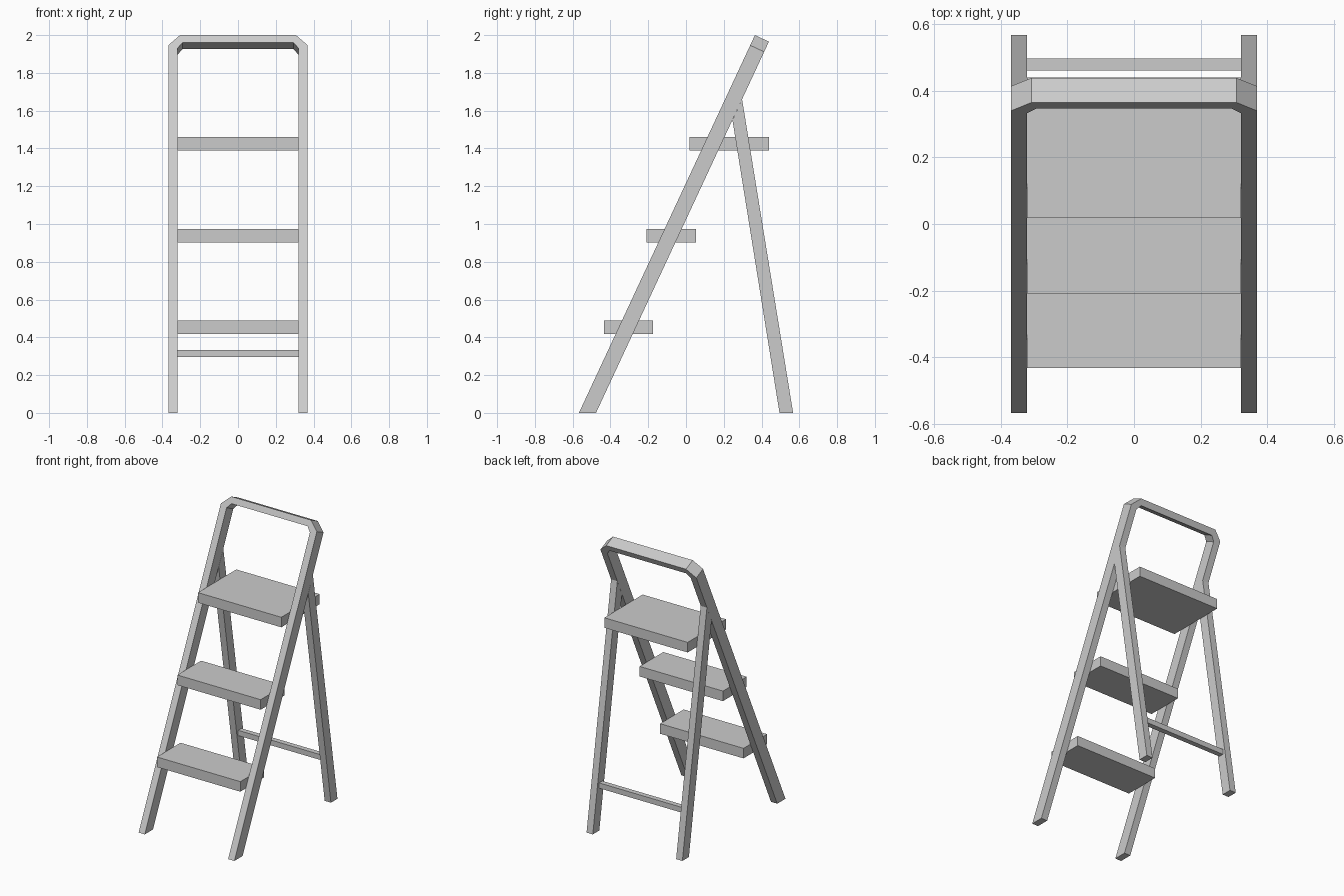
import bpy, bmesh

if "Cube" in bpy.data.objects:
    bpy.data.objects.remove(bpy.data.objects["Cube"])

RAIL_OUT, RAIL_IN = 0.369, 0.321   # half widths of the side rails
SLOPE, FOOT_Y = 0.466, -0.567      # lean of the front frame
BACK = (0.074, -0.0345)            # frame depth, square to the lean
FOOT_DEPTH = 0.0905                # frame depth along the floor


def make_object(name, bm):
    bmesh.ops.recalc_face_normals(bm, faces=bm.faces)
    mesh = bpy.data.meshes.new(name)
    bm.to_mesh(mesh)
    bm.free()
    ob = bpy.data.objects.new(name, mesh)
    bpy.context.collection.objects.link(ob)
    return ob


def box(name, x, y, z):
    bm = bmesh.new()
    bmesh.ops.create_cube(bm, size=1)
    for v in bm.verts:
        v.co = [lo + (c + 0.5) * (hi - lo) for c, (lo, hi) in zip(v.co, (x, y, z))]
    return make_object(name, bm)


def loft(name, rings):
    """Join four-sided rings into a capped bar."""
    bm = bmesh.new()
    loops = [[bm.verts.new(p) for p in ring] for ring in rings]
    for a, b in zip(loops, loops[1:]):
        for i in range(4):
            j = (i + 1) % 4
            bm.faces.new((a[i], a[j], b[j], b[i]))
    bm.faces.new(loops[0])
    bm.faces.new(loops[-1])
    return make_object(name, bm)


# Front frame: leaning hoop with chamfered top corners, feet cut level
def frame_ring(side, outer, inner):
    def front(p):
        return (side * p[0], FOOT_Y + SLOPE * p[1], p[1])

    def back(p):
        x, y, z = front(p)
        if p[1] == 0:
            return (x, y + FOOT_DEPTH, z)
        return (x, y + BACK[0], z + BACK[1])
    return [front(outer), front(inner), back(inner), back(outer)]


stations = [((RAIL_OUT, 0), (RAIL_IN, 0)),
            ((RAIL_OUT, 1.946), (RAIL_IN, 1.93)),
            ((0.307, 2.0), (0.293, 1.961))]
rings = [frame_ring(-1, *s) for s in stations]
rings += [frame_ring(1, *s) for s in reversed(stations)]
loft("front_frame", rings)

# Rear legs: flat profile ending against the back of the frame
leg_profile = [(0.495, 0), (0.567, 0), (0.297, 1.66), (0.246, 1.55)]
for label, s in (("left", -1), ("right", 1)):
    loft(f"rear_leg_{label}",
         [[(s * x, y, z) for y, z in leg_profile] for x in (RAIL_IN, RAIL_OUT)])

# Treads: two steps and a deeper top platform
treads = [("lower_step", -0.433, -0.174, 0.418),
          ("middle_step", -0.209, 0.052, 0.903),
          ("top_platform", 0.018, 0.44, 1.39)]
for name, y0, y1, z0 in treads:
    box(name, (-RAIL_IN, RAIL_IN), (y0, y1), (z0, z0 + 0.07))

# Brace between the rear legs
box("rear_brace", (-RAIL_IN, RAIL_IN), (0.461, 0.497), (0.295, 0.332))
